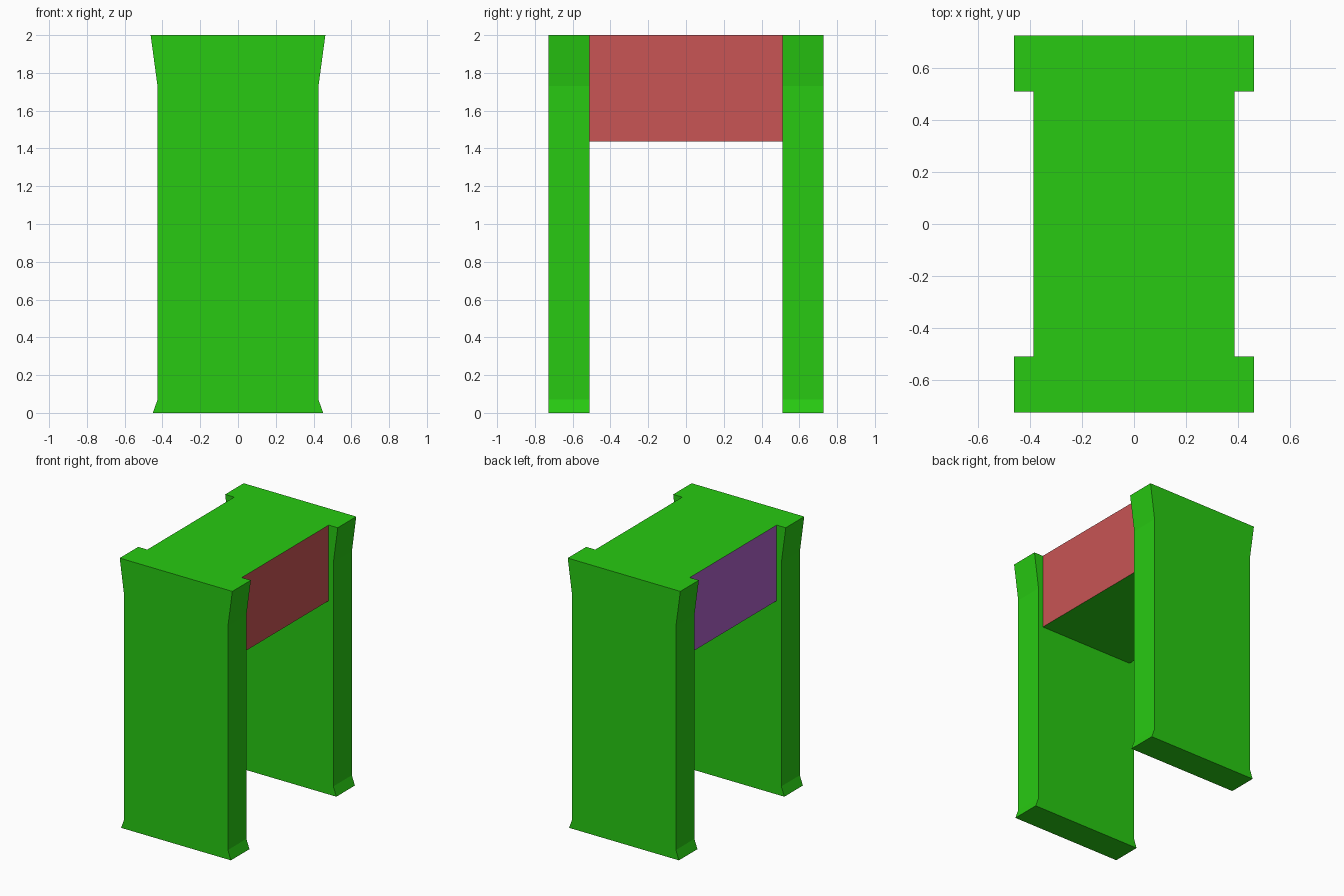
import bpy
import bmesh

if "Cube" in bpy.data.objects:
    bpy.data.objects.remove(bpy.data.objects["Cube"])


def material(name, color):
    mat = bpy.data.materials.new(name)
    mat.diffuse_color = (*color, 1)
    mat.use_nodes = True
    mat.node_tree.nodes["Principled BSDF"].inputs["Base Color"].default_value = mat.diffuse_color
    return mat


green = material("green", (0.021, 0.59, 0.006))
red = material("red", (0.578, 0.089, 0.089))
purple = material("purple", (0.42, 0.117, 0.578))


def extrude_profile(name, half_profile, y0, y1, mats):
    """Mirror an (x, z) outline across x = 0 and extrude it along y."""
    outline = half_profile + [(-x, z) for x, z in reversed(half_profile)]
    bm = bmesh.new()
    face = bm.faces.new([bm.verts.new((x, y0, z)) for x, z in outline])
    ext = bmesh.ops.extrude_face_region(bm, geom=[face])["geom"]
    verts = [v for v in ext if isinstance(v, bmesh.types.BMVert)]
    bmesh.ops.translate(bm, verts=verts, vec=(0, y1 - y0, 0))
    bmesh.ops.recalc_face_normals(bm, faces=bm.faces)
    mesh = bpy.data.meshes.new(name)
    bm.to_mesh(mesh)
    bm.free()
    for m in mats:
        mesh.materials.append(m)
    obj = bpy.data.objects.new(name, mesh)
    bpy.context.collection.objects.link(obj)
    return obj


# Front and back slab legs, flared at the top and foot
leg = [(0.451, 0), (0.426, 0.07), (0.426, 1.73), (0.4625, 2)]
extrude_profile("front_leg", leg, -0.727, -0.51, [green])
extrude_profile("back_leg", leg, 0.51, 0.727, [green])

# Lintel bridging the legs, with a red right panel and purple left panel
lintel = extrude_profile("lintel", [(0.388, 1.438), (0.388, 2)],
                         -0.51, 0.51, [green, red, purple])
for p in lintel.data.polygons:
    if p.normal.x > 0.9:
        p.material_index = 1
    elif p.normal.x < -0.9:
        p.material_index = 2
